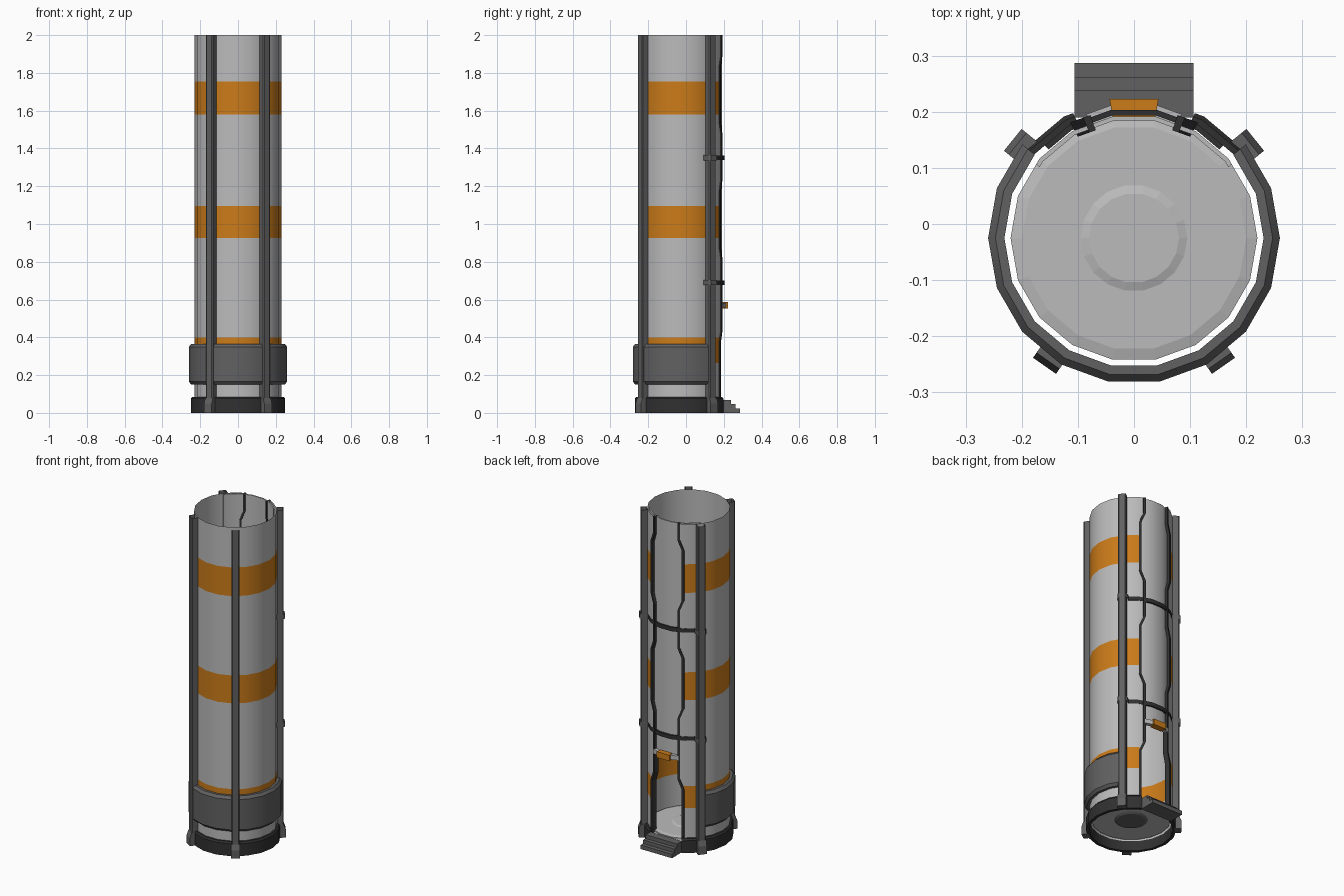
import bpy, bmesh, math

if "Cube" in bpy.data.objects:
    bpy.data.objects.remove(bpy.data.objects["Cube"])

CY = -0.025                      # tube axis is slightly in front of the origin
COS10 = math.cos(math.radians(10))


def material(name, v):
    m = bpy.data.materials.new(name)
    m.diffuse_color = (*v, 1)
    m.use_nodes = True
    m.node_tree.nodes["Principled BSDF"].inputs["Base Color"].default_value = m.diffuse_color
    return m


LIGHT = material("light_grey", (0.5, 0.5, 0.5))
MID = material("mid_grey", (0.12, 0.12, 0.12))
DARK = material("dark_grey", (0.03, 0.03, 0.03))
ORANGE = material("orange", (0.6, 0.2, 0.01))


def polar(a, r, z):
    """Point on the 18-sided outline, so any angle lies on a flat facet."""
    k = COS10 / math.cos(math.radians(a % 20 - 10))
    t = math.radians(a)
    return (r * k * math.cos(t), r * k * math.sin(t) + CY, z)


def make(name, verts, faces, mats, smooth=False, face_mats=None):
    me = bpy.data.meshes.new(name)
    me.from_pydata(verts, [], faces)
    for m in mats:
        me.materials.append(m)
    if face_mats:
        for p, i in zip(me.polygons, face_mats):
            p.material_index = i
    bm = bmesh.new()
    bm.from_mesh(me)
    bmesh.ops.recalc_face_normals(bm, faces=bm.faces)
    bm.to_mesh(me)
    bm.free()
    ob = bpy.data.objects.new(name, me)
    bpy.context.collection.objects.link(ob)
    if smooth:
        bpy.context.view_layer.objects.active = ob
        ob.select_set(True)
        bpy.ops.object.shade_smooth_by_angle(angle=math.radians(30))
        ob.select_set(False)
    return ob


def loft(name, rings, mat, smooth=False, caps=True, closed=True):
    """Skin a list of equal-length outlines."""
    n = len(rings[0])
    verts = [v for ring in rings for v in ring]
    faces = []
    for i in range(len(rings) - 1):
        for j in range(n if closed else n - 1):
            k = (j + 1) % n
            faces.append((i * n + j, i * n + k, (i + 1) * n + k, (i + 1) * n + j))
    if caps:
        faces += [tuple(range(n)), tuple(range((len(rings) - 1) * n, len(rings) * n))]
    return make(name, verts, faces, [mat], smooth)


def sector(name, profile, angles, mat, smooth=True):
    return loft(name, [[polar(a, r, z) for r, z in profile] for a in angles], mat, smooth)


def rect(r0, r1, z0, z1):
    return [(r0, z0), (r1, z0), (r1, z1), (r0, z1)]


# Doorway edge: height and angle, stepping in and out
EDGE = [(2, 68), (1.90, 68), (1.84, 62), (1.53, 62), (1.47, 68), (1.24, 68), (1.18, 62),
        (0.87, 62), (0.81, 68), (0.44, 68), (0.38, 62), (0.06, 62)]
BANDS = [(0.265, 0.40), (0.925, 1.095), (1.58, 1.755)]


def edge_angle(z):
    for (z1, a1), (z0, a0) in zip(EDGE, EDGE[1:]):
        if z0 <= z <= z1:
            return a0 + (a1 - a0) * (z - z0) / (z1 - z0)
    return 62


# Tube wall with painted bands and stepped doorway edges
levels = sorted({z for z, _ in EDGE} | {z for b in BANDS for z in b})
verts, faces, fm = [], [], []
cols = 12 + 4
for z in levels:
    e = edge_angle(z)
    row = [e] + list(range(60, -241, -20))[:16] + [-180 - e]
    cols = len(row)
    verts += [polar(a, 0.23, z) for a in row]
for i in range(len(levels) - 1):
    zm = (levels[i] + levels[i + 1]) / 2
    for j in range(cols - 1):
        faces.append((i * cols + j, i * cols + j + 1, (i + 1) * cols + j + 1, (i + 1) * cols + j))
        fm.append(int(any(a < zm < b for a, b in BANDS)))
make("tube_wall", verts, faces, [LIGHT, ORANGE], True, fm)

# Dark door frame strips along both edges
for side in ("right", "left"):
    rings = []
    for z, a in EDGE:
        q = [(a - 1, 0.207), (a - 1, 0.236), (a + 2.5, 0.236), (a + 2.5, 0.207)]
        rings.append([polar(t if side == "right" else 180 - t, r, z) for t, r in q])
    loft("door_frame_" + side, rings, DARK)

# Lower collar and base ring
around = list(range(40, -221, -20))
sector("collar", [(0.231, 0.15), (0.247, 0.15), (0.26, 0.165), (0.26, 0.35),
                  (0.247, 0.366), (0.231, 0.366)], around, MID)
sector("base_ring", [(0.232, 0), (0.25, 0), (0.25, 0.075), (0.243, 0.085), (0.232, 0.085)],
       [64, 60] + around + [-240, -244], DARK)

# Floor with a raised rim and a round centre plate
full = list(range(0, 360, 20))
prof = [(0.22, 0.065), (0.22, 0.075), (0.20, 0.08), (0.095, 0.08), (0.08, 0.085)]
loft("floor", [[polar(a, r, z) for a in full] for r, z in prof], LIGHT)
loft("floor_hub_underside", [[polar(a, r, z) for a in full]
                             for r, z in [(0.095, 0.066), (0.08, 0.058)]], MID)

# Raised sliding door and its handle
back = [37, 40, 60, 80, 100, 120, 140, 143]
sector("sliding_door", rect(0.212, 0.22, 0.57, 2.0), back, LIGHT)
sector("door_handle_grip", rect(0.213, 0.252, 0.552, 0.588), [80, 100], ORANGE, False)
sector("door_handle_right", rect(0.215, 0.24, 0.557, 0.583), [69, 80], LIGHT, False)
sector("door_handle_left", rect(0.215, 0.24, 0.557, 0.583), [100, 111], LIGHT, False)


def radial(angle, r, w, z):
    t = math.radians(angle)
    return (r * math.cos(t) - w * math.sin(t), r * math.sin(t) + w * math.cos(t) + CY, z)


# Four open vertical rails with wedge feet
RAILS = {"front_right": -55, "front_left": -125, "back_right": 39, "back_left": 141}
for label, ang in RAILS.items():
    sec = [(0.229, -0.022), (0.262, -0.022), (0.267, -0.017),
           (0.267, 0.017), (0.262, 0.022), (0.229, 0.022)]
    loft("rail_" + label, [[radial(ang, r, w, z) for r, w in sec] for z in (0, 2)],
         MID, caps=False, closed=False)
    foot = [(0.24, 0), (0.278, 0), (0.278, 0.05), (0.267, 0.08), (0.24, 0.08)]
    loft("foot_" + label, [[radial(ang, r, w, z) for r, z in foot] for w in (-0.025, 0.025)], MID)

# Cross bands over the door, clamped to the back rails
for n, z in (("lower", 0.69), ("upper", 1.35)):
    sector("cross_band_" + n, rect(0.222, 0.232, z - 0.012, z + 0.012),
           [46, 60, 80, 100, 120, 134], DARK)
    for label in ("back_right", "back_left"):
        sec = [(0.225, -0.03), (0.262, -0.027), (0.274, -0.02),
               (0.274, 0.02), (0.262, 0.027), (0.225, 0.03)]
        loft("clamp_%s_%s" % (n, label),
             [[radial(RAILS[label], r, w, h) for r, w in sec] for h in (z - 0.014, z + 0.014)],
             MID, caps=False, closed=False)

# Entry steps behind the doorway
steps = [(0.19, 0), (0.19, 0.068), (0.238, 0.068), (0.238, 0.046), (0.262, 0.046),
         (0.262, 0.024), (0.287, 0.024), (0.287, 0)]
loft("entry_steps", [[(x, y, z) for y, z in steps] for x in (-0.106, 0.106)], MID)
